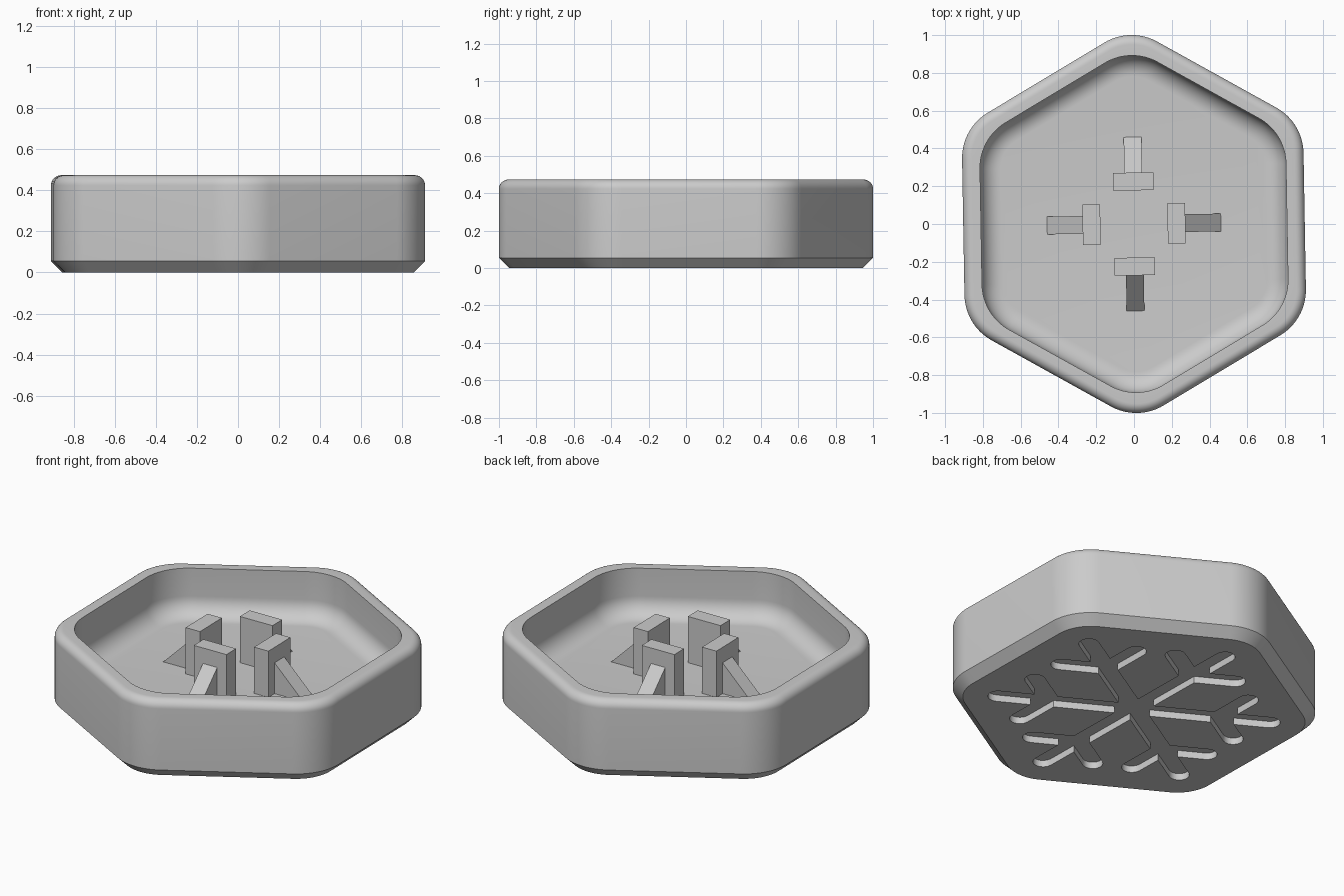
import bpy, bmesh, math
from mathutils import Matrix, Vector

if "Cube" in bpy.data.objects:
    bpy.data.objects.remove(bpy.data.objects["Cube"])

TWIST = math.radians(1)
HEIGHT, FLOOR, RECESS = 0.473, 0.195, 0.04

grey = bpy.data.materials.new("plain_grey")
grey.use_nodes = True
colour = (0.6, 0.6, 0.6, 1)
grey.diffuse_color = colour
grey.node_tree.nodes["Principled BSDF"].inputs["Base Color"].default_value = colour


def make_object(name, bm):
    bmesh.ops.recalc_face_normals(bm, faces=bm.faces)
    mesh = bpy.data.meshes.new(name)
    bm.to_mesh(mesh)
    bm.free()
    mesh.materials.append(grey)
    obj = bpy.data.objects.new(name, mesh)
    bpy.context.collection.objects.link(obj)
    obj.rotation_euler.z = TWIST
    return obj


def hex_loop(bm, apothem, radius, z, steps=16):
    """Hexagon ring with rounded corners."""
    verts = []
    reach = (apothem - radius) / math.cos(math.pi / 6)
    for k in range(6):
        corner = math.pi / 6 + k * math.pi / 3
        for i in range(steps + 1):
            a = corner + math.pi / 3 * (i / steps - 0.5)
            verts.append(bm.verts.new((reach * math.cos(corner) + radius * math.cos(a),
                                       reach * math.sin(corner) + radius * math.sin(a), z)))
    return verts


def prism(bm, points, axis):
    """Solid from a flat outline pushed along an axis."""
    face = bm.faces.new([bm.verts.new(p) for p in points])
    new = bmesh.ops.extrude_face_region(bm, geom=[face])["geom"]
    moved = [v for v in new if isinstance(v, bmesh.types.BMVert)]
    bmesh.ops.translate(bm, verts=moved, vec=axis)


# Tray shell: chamfered foot, rounded outer rim, filleted floor
outer, inner, radius = 0.904, 0.81, 0.28
rim, fillet = 0.05, 0.11
profile = [(outer - 0.055, radius - 0.055, 0), (outer, radius, 0.055)]
for i in range(9):
    a = math.pi / 2 * i / 8
    inset = rim * (1 - math.cos(a))
    profile.append((outer - inset, radius - inset, HEIGHT - rim + rim * math.sin(a)))
profile.append((inner, radius, HEIGHT))
for i in range(11):
    a = math.pi / 2 * i / 10
    inset = fillet * (1 - math.cos(a))
    profile.append((inner - inset, radius - inset, FLOOR + fillet * (1 - math.sin(a))))

bm = bmesh.new()
loops = [hex_loop(bm, *p) for p in profile]
for low, high in zip(loops, loops[1:]):
    for i in range(len(low)):
        j = (i + 1) % len(low)
        bm.faces.new((low[i], low[j], high[j], high[i]))
bm.faces.new(loops[0])
bm.faces.new(loops[-1])
tray = make_object("hexagon_tray", bm)


# Snowflake recess under the base
def slot(bm, start, end, half=0.056, steps=8):
    start, end = Vector(start), Vector(end)
    heading = math.atan2(end.y - start.y, end.x - start.x)
    points = []
    for centre, turn in ((end, -math.pi / 2), (start, math.pi / 2)):
        for i in range(steps + 1):
            a = heading + turn + math.pi * i / steps
            points.append((centre.x + half * math.cos(a), centre.y + half * math.sin(a), -0.05))
    prism(bm, points, (0, 0, RECESS + 0.05))


bm = bmesh.new()
for k in range(6):
    a = math.pi / 6 + k * math.pi / 3
    arm = Vector((math.cos(a), math.sin(a)))
    if k < 3:
        slot(bm, -0.755 * arm, 0.755 * arm)
    for side in (-1, 1):
        b = a + side * math.pi / 3
        slot(bm, 0.467 * arm, 0.467 * arm + 0.25 * Vector((math.cos(b), math.sin(b))))
cutter = make_object("snowflake_cutter", bm)
cutter.hide_render = True
cut = tray.modifiers.new("snowflake_recess", "BOOLEAN")
cut.operation, cut.solver, cut.object = "DIFFERENCE", "EXACT", cutter
cut.use_self = True
bpy.context.view_layer.objects.active = tray
tray.select_set(True)
bpy.ops.object.modifier_apply(modifier=cut.name)
bpy.data.objects.remove(cutter)
bpy.ops.object.shade_smooth_by_angle(angle=math.radians(30))

# Four upright clips, each braced by a sloping gusset
for k, name in enumerate(("left", "back", "right", "front")):
    turn = Matrix.Rotation(k * math.pi / 2, 4, "Z")
    base = FLOOR - 0.01

    bm = bmesh.new()
    prism(bm, [(0.178, -0.107, base), (0.272, -0.107, base),
               (0.272, 0.107, base), (0.178, 0.107, base)], (0, 0, HEIGHT - base))
    bm.transform(turn)
    make_object(name + "_clip", bm)

    bm = bmesh.new()
    prism(bm, [(0.26, -0.047, base), (0.46, -0.047, base), (0.46, -0.047, FLOOR),
               (0.272, -0.047, 0.38), (0.26, -0.047, 0.38)], (0, 0.094, 0))
    bm.transform(turn)
    make_object(name + "_gusset", bm)
